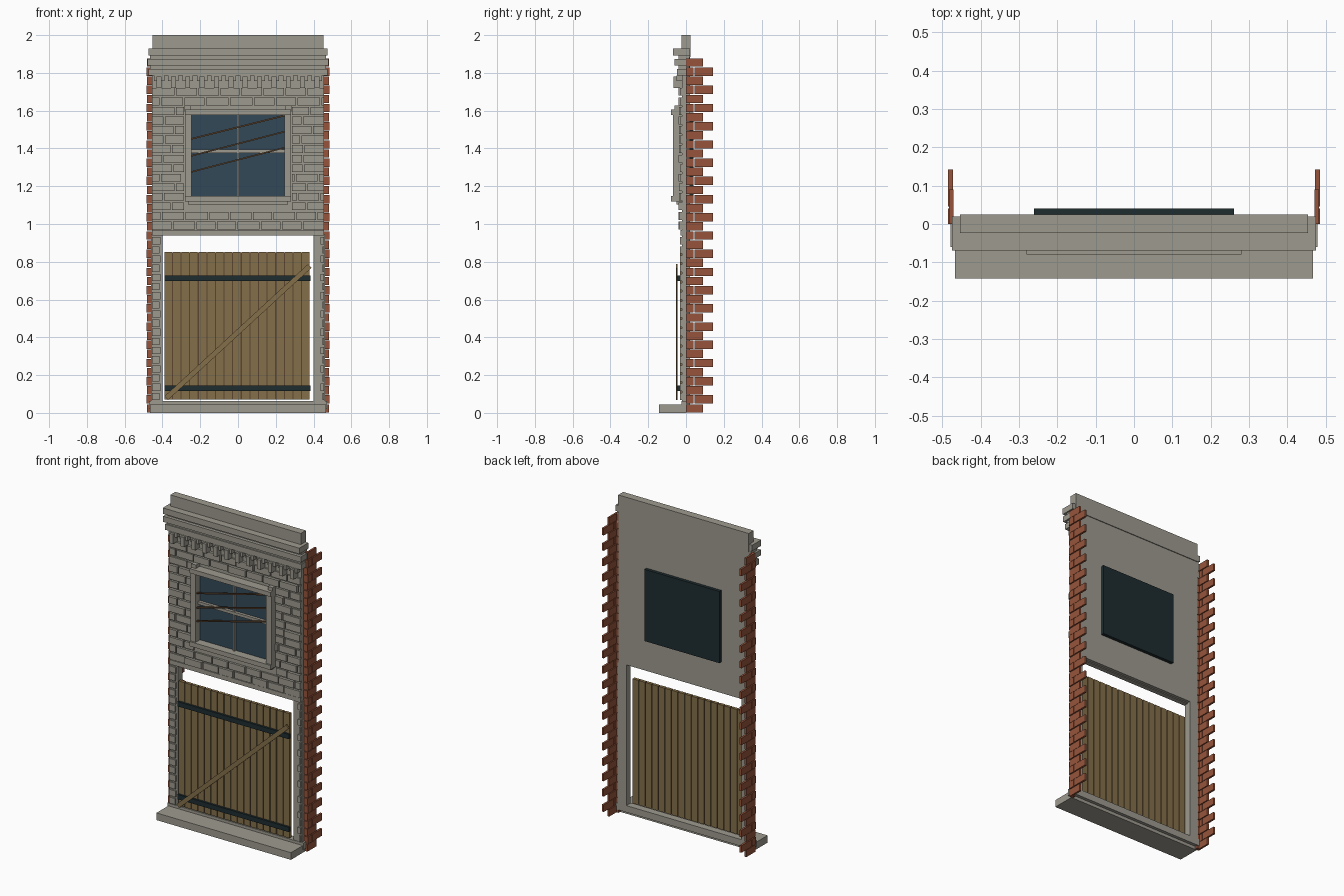
import bpy, bmesh, math, random
from mathutils import Matrix, Vector

if "Cube" in bpy.data.objects:
    bpy.data.objects.remove(bpy.data.objects["Cube"])

random.seed(4)


def material(name, rgb):
    m = bpy.data.materials.new(name)
    lin = [((c / 255 + 0.055) / 1.055) ** 2.4 for c in rgb]
    m.diffuse_color = (*lin, 1)
    m.use_nodes = True
    m.node_tree.nodes["Principled BSDF"].inputs["Base Color"].default_value = m.diffuse_color
    return m


STONE = material("grey stone", (158, 155, 143))
BRICK = material("red brick", (150, 84, 60))
WOOD = material("weathered wood", (133, 111, 74))
IRON = material("dark iron", (30, 44, 47))
GLASS = material("blue glass", (52, 73, 88))
STICK = material("dark wood", (92, 68, 46))


def build(name, mat, boxes):
    """One object out of boxes given as (x0, x1, y0, y1, z0, z1)."""
    bm = bmesh.new()
    for x0, x1, y0, y1, z0, z1 in boxes:
        centre = Vector(((x0 + x1) / 2, (y0 + y1) / 2, (z0 + z1) / 2))
        size = Matrix.Diagonal((x1 - x0, y1 - y0, z1 - z0, 1))
        bmesh.ops.create_cube(bm, size=1, matrix=Matrix.Translation(centre) @ size)
    me = bpy.data.meshes.new(name)
    bm.to_mesh(me)
    bm.free()
    me.materials.append(mat)
    ob = bpy.data.objects.new(name, me)
    bpy.context.collection.objects.link(ob)
    return ob


def slat(name, mat, a, b, width, y0, y1):
    """A straight bar in the wall plane from a to b, each (x, z)."""
    dx, dz = b[0] - a[0], b[1] - a[1]
    half = math.hypot(dx, dz) / 2
    ob = build(name, mat, [(-half, half, y0, y1, -width / 2, width / 2)])
    turn = Matrix.Rotation(-math.atan2(dz, dx), 4, 'Y')
    mid = Vector(((a[0] + b[0]) / 2, 0, (a[1] + b[1]) / 2))
    ob.data.transform(Matrix.Translation(mid) @ turn)


def both(boxes):
    """Boxes plus their mirror images in x."""
    return boxes + [(-b[1], -b[0], *b[2:]) for b in boxes]


# Wall slab, door jambs, step
build("wall_slab", STONE, [(-0.455, 0.455, -0.022, 0.02, 0.945, 1.89)])
build("door_jambs", STONE, both([(0.4, 0.46, -0.022, 0.02, 0.06, 0.945)]))
build("front_step", STONE, [(-0.467, 0.467, -0.142, 0.0, 0, 0.045)])
build("threshold", STONE, [(-0.472, 0.472, -0.025, 0.02, 0.02, 0.062)])
build("door_lintel", STONE, [(-0.455, 0.455, -0.03, 0.0, 0.94, 0.968)])

# Facing bricks in running bond, left out around the window
bricks = []
pitch, length = 0.0505, 0.118
for row in range(15):
    z0 = 0.972 + row * pitch
    z1 = z0 + 0.041
    x = -0.455 - (row % 2) * length / 2
    while x < 0.455:
        step = length + random.uniform(-0.012, 0.012)
        lo, hi = max(x, -0.455), min(x + step - 0.008, 0.455)
        x += step
        if hi > 0.435:
            hi = 0.455
            x = 1
        front = -0.031 - random.choice((0, 0.002, 0.005, 0.008))
        spans = [(lo, hi)]
        if z1 > 1.11 and z0 < 1.61:
            spans = [(lo, min(hi, -0.285)), (max(lo, 0.285), hi)]
        bricks += [(a, b, front, -0.015, z0, z1) for a, b in spans if b - a > 0.012]
build("facing_bricks", STONE, bricks)

# Toothed bricks on the jambs
teeth = []
for row in range(18):
    z0 = 0.068 + row * 0.0485
    left, right = ((-0.41, 0.437) if row % 2 else (-0.415, 0.448))
    teeth.append((-0.456, left, -0.032, -0.015, z0, z0 + 0.038))
    teeth.append((right, 0.456, -0.032, -0.015, z0, z0 + 0.038))
build("jamb_bricks", STONE, teeth)

# Red side bricks with alternating toothed ends
side = []
rows = 39
h = 1.88 / rows
for row in range(rows):
    z0, z1 = row * h + 0.001, (row + 1) * h - 0.003
    if row % 2:
        side += [(0.472, 0.485, 0, 0.04, z0, z1), (0.472, 0.485, 0.045, 0.142, z0, z1)]
    else:
        side += [(0.470, 0.482, 0, 0.09, z0, z1)]
    side.append((0.455, 0.473, 0, 0.018, z0, z1))
build("side_bricks", BRICK, both(side))

# Cornice bands and parapet cap
build("cornice", STONE, [
    (-0.473, 0.473, -0.048, 0.018, 1.785, 1.82),
    (-0.465, 0.465, -0.04, 0.018, 1.82, 1.838),
    (-0.478, 0.478, -0.06, 0.018, 1.838, 1.873),
    (-0.465, 0.465, -0.04, 0.018, 1.873, 1.893),
    (-0.474, 0.474, -0.069, 0.02, 1.893, 1.93)])
build("parapet_cap", STONE, [(-0.453, 0.453, -0.024, 0.025, 1.885, 2.0)])

# Stepped dentils under the cornice
dentils = []
for i in range(12):
    x = -0.418 + i * 0.076
    dentils += [(x - 0.028, x + 0.028, -0.05, -0.015, 1.757, 1.785),
                (x - 0.013, x + 0.013, -0.065, -0.015, 1.72, 1.78)]
build("dentils", STONE, dentils)

# Window surround, glazing bars, pane and back board
build("window_surround", STONE, both([
    (0.245, 0.28, -0.07, -0.015, 1.125, 1.59),
    (0.25, 0.283, -0.06, -0.015, 1.595, 1.627)]) + [
    (-0.28, 0.28, -0.08, -0.015, 1.577, 1.605),
    (-0.28, 0.28, -0.08, -0.015, 1.118, 1.147),
    (-0.265, 0.265, -0.05, -0.015, 1.102, 1.12)])
build("glazing_bars", STONE, [
    (-0.245, 0.245, -0.045, -0.02, 1.376, 1.394),
    (-0.004, 0.004, -0.042, -0.02, 1.147, 1.577)])
build("window_pane", GLASS, [(-0.248, 0.248, -0.027, -0.02, 1.14, 1.58)])
build("window_back_board", IRON, [(-0.26, 0.26, 0.015, 0.04, 1.14, 1.59)])

# Thin slats nailed across the window
for i, (za, zb) in enumerate(((1.45, 1.575), (1.36, 1.49), (1.275, 1.405))):
    slat(f"window_slat_{i + 1}", STICK, (-0.25, za), (0.25, zb), 0.008, -0.062, -0.052)

# Plank gate with thin recessed strips, iron bands and a brace
planks = []
count = 17
w = 0.775 / count
for i in range(count):
    x = -0.39 + i * w
    planks.append((x, x + w - 0.006, -0.032, -0.012, 0.07, 0.852))
build("gate_planks", WOOD, planks)
build("gate_joints", STICK, [(-0.39 + i * w - 0.007, -0.39 + i * w + 0.001, -0.026, -0.017, 0.07, 0.85)
                             for i in range(1, count)])
build("gate_bands", IRON, [(-0.39, 0.385, -0.045, -0.03, z, z + 0.03) for z in (0.115, 0.698)])
slat("gate_brace", WOOD, (-0.38, 0.078), (0.38, 0.778), 0.027, -0.054, -0.044)
